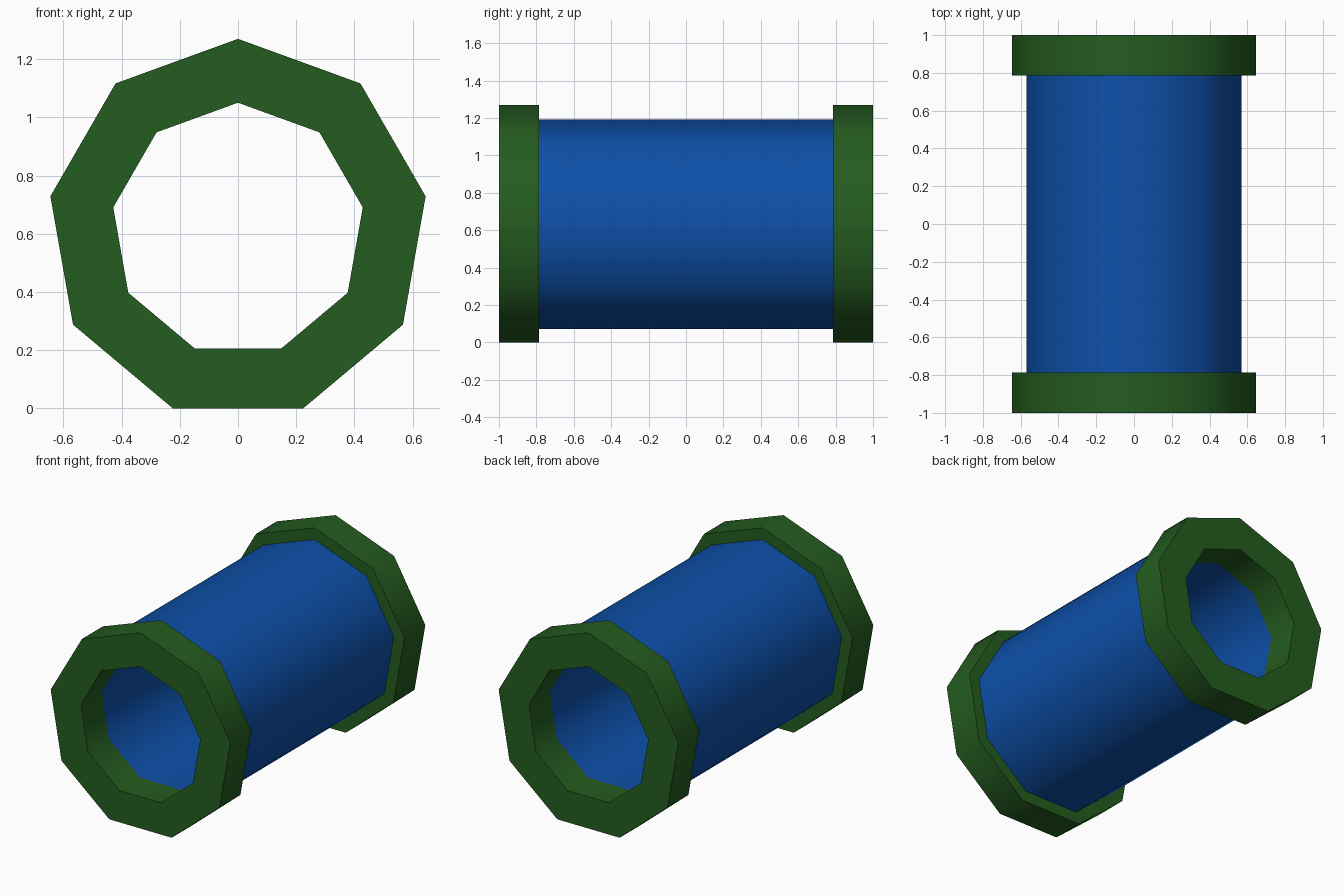
import bpy
import bmesh
import math

if "Cube" in bpy.data.objects:
    bpy.data.objects.remove(bpy.data.objects["Cube"])

SIDES = 9
CENTRE_Z = 0.615
OUTER, BORE, BODY = 0.655, 0.4355, 0.578
RING_Y = 0.785


def material(name, colour):
    mat = bpy.data.materials.new(name)
    mat.diffuse_color = (*colour, 1)
    mat.use_nodes = True
    mat.node_tree.nodes["Principled BSDF"].inputs["Base Color"].default_value = mat.diffuse_color
    return mat


def lathe_y(name, profile, mat, closed):
    """Sweep (radius, y) points round the Y axis, one corner pointing up."""
    bm = bmesh.new()
    rows = []
    for i in range(SIDES):
        a = 2 * math.pi * i / SIDES
        rows.append([bm.verts.new((r * math.sin(a), y, CENTRE_Z + r * math.cos(a)))
                     for r, y in profile])
    n = len(profile)
    for i in range(SIDES):
        a, b = rows[i], rows[(i + 1) % SIDES]
        for j in range(n if closed else n - 1):
            k = (j + 1) % n
            bm.faces.new((a[j], a[k], b[k], b[j]))
    bmesh.ops.recalc_face_normals(bm, faces=bm.faces)
    mesh = bpy.data.meshes.new(name)
    bm.to_mesh(mesh)
    bm.free()
    mesh.materials.append(mat)
    obj = bpy.data.objects.new(name, mesh)
    bpy.context.collection.objects.link(obj)
    # Rounded shading across the sides, crisp rims
    bpy.ops.object.select_all(action='DESELECT')
    obj.select_set(True)
    bpy.context.view_layer.objects.active = obj
    bpy.ops.object.shade_smooth_by_angle(angle=math.radians(50))
    return obj


green = material("green", (0.018, 0.107, 0.014))
blue = material("blue", (0.004, 0.080, 0.400))

# Thick-walled pipe between the collars
lathe_y("pipe_body", [(BODY, -RING_Y), (BODY, RING_Y),
                      (BORE, RING_Y), (BORE, -RING_Y)], blue, True)

# Wider collar at each end
for name, s in (("front_collar", -1), ("back_collar", 1)):
    lathe_y(name, [(OUTER, s * RING_Y), (OUTER, s), (BORE, s), (BORE, s * RING_Y)],
            green, True)
